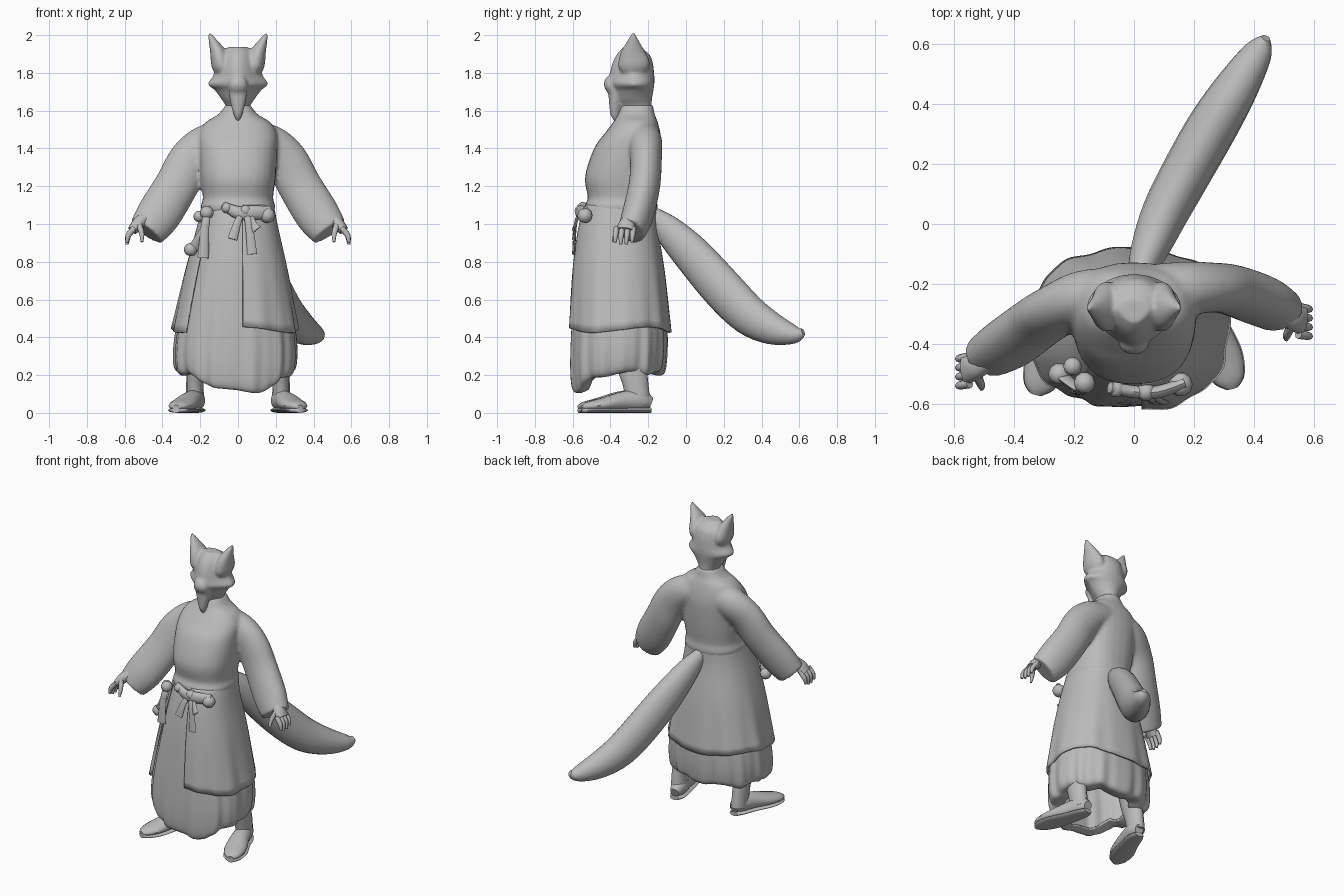
import bpy, bmesh, math
from mathutils import Vector

cube = bpy.data.objects.get("Cube")
if cube:
    bpy.data.objects.remove(cube)

grey = bpy.data.materials.new("plain grey")
grey.use_nodes = True
COLOUR = (0.5, 0.5, 0.5, 1)
grey.diffuse_color = COLOUR
grey.node_tree.nodes["Principled BSDF"].inputs["Base Color"].default_value = COLOUR


def smooth(rows, n=4):
    """Pass a smooth curve through rows of numbers."""
    out = []
    for i in range(len(rows) - 1):
        p0, p1, p2 = rows[max(i - 1, 0)], rows[i], rows[i + 1]
        p3 = rows[min(i + 2, len(rows) - 1)]
        for k in range(n):
            t = k / n
            out.append([b + 0.5 * t * (c - a + t * (2 * a - 5 * b + 4 * c - d + t * (3 * (b - c) + d - a)))
                        for a, b, c, d in zip(p0, p1, p2, p3)])
    return out + [list(rows[-1])]


def skin(name, rings, closed=True, caps=True):
    """Bridge rings of points into one smooth surface."""
    bm = bmesh.new()
    loops = [[bm.verts.new(p) for p in ring] for ring in rings]
    for low, high in zip(loops, loops[1:]):
        n = len(low)
        for i in range(n if closed else n - 1):
            j = (i + 1) % n
            bm.faces.new((low[i], low[j], high[j], high[i]))
    if caps:
        bm.faces.new(loops[0])
        bm.faces.new(loops[-1])
    bmesh.ops.recalc_face_normals(bm, faces=bm.faces)
    mesh = bpy.data.meshes.new(name)
    bm.to_mesh(mesh)
    bm.free()
    mesh.materials.append(grey)
    ob = bpy.data.objects.new(name, mesh)
    bpy.context.collection.objects.link(ob)
    select([ob])
    bpy.ops.object.shade_smooth_by_angle(angle=math.radians(50))
    return ob


def select(obs):
    bpy.ops.object.select_all(action="DESELECT")
    for ob in obs:
        ob.select_set(True)
    bpy.context.view_layer.objects.active = obs[0]


def fuse(obs, voxel, rounds):
    """Melt overlapping parts into one seamless skin."""
    select(obs)
    bpy.ops.object.join()
    melt = obs[0].modifiers.new("melt", "REMESH")
    melt.mode = "VOXEL"
    melt.voxel_size = voxel
    melt.use_smooth_shade = True
    soft = obs[0].modifiers.new("soften", "SMOOTH")
    soft.iterations = rounds


def tube(name, stations, ref=(0, 1, 0), sides=14, n=4):
    """Stations are x, y, z, half width across ref, half width along ref."""
    rows = smooth(stations, n)
    pts = [Vector(r[:3]) for r in rows]
    rings = []
    for i, r in enumerate(rows):
        t = (pts[min(i + 1, len(pts) - 1)] - pts[max(i - 1, 0)]).normalized()
        u = t.cross(Vector(ref)).normalized()
        v = u.cross(t)
        rings.append([pts[i] + u * r[3] * math.cos(a) + v * r[4] * math.sin(a)
                      for a in (k * math.tau / sides for k in range(sides))])
    return skin(name, rings)


def body(name, rows, power=0.85, point=0.0, sides=28):
    """Rows are z, front y, back y, half width; point narrows the front."""
    rings = []
    for z, yf, yb, w in smooth(rows):
        ring = []
        for k in range(sides):
            a = k * math.tau / sides
            c, s = math.cos(a), math.sin(a)
            x = w * math.copysign(abs(c) ** power, c) * (1 - point * max(0, -s))
            y = math.copysign(abs(s) ** power, s)
            ring.append((x, (yf + yb) / 2 + y * (yb - yf) / 2, z))
        rings.append(ring)
    return skin(name, rings)


def cloth(name, rows, start, end, folds, depth, hem, sides=120):
    """Hanging sheet; rows are z, centre y, half width, half depth."""
    rows = smooth(rows, 5)
    top, low = rows[0][0], min(r[0] for r in rows)
    full = end - start >= 360
    rings = []
    for z, cy, rx, ry in rows:
        t = (top - z) / (top - low)
        ring = []
        for k in range(sides):
            a = math.radians(start + (end - start) * k / (sides if full else sides - 1))
            f = 1 + depth * t * t * (math.sin(folds * a) + 0.6 * math.sin((folds * 2 - 3) * a + 1))
            c, s = math.cos(a), math.sin(a)
            x = rx * f * math.copysign(abs(c) ** 0.85, c) - 0.016 * t
            y = cy + ry * f * math.copysign(abs(s) ** 0.85, s)
            ring.append((x, y, z + hem(a) * t ** 3))
        rings.append(ring)
    ob = skin(name, rings, closed=full, caps=False)
    thick = ob.modifiers.new("thickness", "SOLIDIFY")
    thick.thickness = 0.012


# Robe top, fused with the sleeves below
robe = [body("robe_top", [(1.06, -.53, -.155, .192), (1.1, -.535, -.15, .197), (1.14, -.52, -.155, .186),
                          (1.25, -.535, -.14, .2), (1.4, -.487, -.128, .208), (1.48, -.43, -.135, .205),
                          (1.54, -.385, -.15, .17), (1.58, -.36, -.165, .105), (1.63, -.34, -.175, .066)])]

# Head with wide cheeks, brow, hooked muzzle and neck
head = [body("head", [(1.56, -.34, -.17, .066), (1.62, -.35, -.18, .064), (1.66, -.375, -.18, .088),
                      (1.71, -.39, -.172, .125), (1.74, -.405, -.168, .16), (1.785, -.405, -.168, .132),
                      (1.85, -.39, -.175, .118), (1.9, -.365, -.195, .1), (1.938, -.33, -.25, .05)],
             power=1, point=.4),
        tube("muzzle", [(0, -.35, 1.82, .03, .02), (0, -.385, 1.77, .04, .03), (0, -.4, 1.74, .05, .036),
                        (0, -.382, 1.7, .05, .032), (0, -.376, 1.64, .04, .032),
                        (0, -.375, 1.58, .024, .026), (0, -.37, 1.545, .008, .01)])]

# Overskirt open at the front, and longer billowing underskirt
cloth("overskirt", [(1.1, -.345, .19, .19), (.98, -.36, .216, .211), (.75, -.358, .272, .245),
                    (.44, -.352, .335, .272)], -85, 222, 9, .016,
      lambda a: .015 * math.sin(3 * a))
cloth("underskirt", [(1.09, -.345, .182, .183), (.95, -.357, .208, .206), (.75, -.355, .252, .234),
                     (.45, -.355, .312, .254), (.28, -.358, .322, .252), (.21, -.36, .295, .23),
                     (.22, -.37, .21, .16)], 0, 360, 13, .022,
      lambda a: -.1 * max(0, math.cos(a - math.radians(-80))) ** 3 + .01 * math.sin(7 * a))

for side, word in ((1, "left"), (-1, "right")):
    # Broad-based pointed ear, tilted outward
    head.append(tube(word + "_ear", [(side * .08, -.27, 1.79, .035, .06), (side * .09, -.275, 1.84, .05, .085),
                                     (side * .104, -.28, 1.9, .044, .07), (side * .13, -.28, 1.96, .025, .036),
                                     (side * .153, -.278, 2.008, .007, .01)]))

    # Wide sleeve
    ys = (-.225, -.215, -.212, -.22, -.255, -.29) if side > 0 else (-.235, -.245, -.285, -.33, -.4, -.44)
    path = ((.06, 1.46, .09, .09), (.17, 1.42, .105, .09), (.255, 1.335, .115, .084),
            (.325, 1.205, .116, .084), (.42, 1.05, .118, .084), (.485, .96, .1, .074))
    robe.append(tube(word + "_sleeve", [(side * x, y, z, a, b) for (x, z, a, b), y in zip(path, ys)], sides=24))

    # Hand: palm, four fingers and a thumb
    hy = -.31 if side > 0 else -.475
    tube(word + "_palm", [(side * .48, hy + .02, 1.04, .03, .03), (side * .525, hy, 1.005, .034, .042),
                          (side * .56, hy - .01, .965, .026, .05)])
    for i in range(4):
        y = hy + .032 - i * .03
        tip = .885 + .012 * abs(i - 1.5)
        tube(f"{word}_finger_{i + 1}", [(side * .548, y, .98, .015, .015), (side * .58, y - .005, .94, .015, .014),
                                        (side * .587, y - .008, tip, .008, .008)], sides=8)
    tube(word + "_thumb", [(side * .525, hy - .03, 1.0, .016, .016), (side * .51, hy - .06, .95, .014, .014),
                           (side * .508, hy - .075, .905, .007, .007)], sides=8)

    # Leg, foot and flat sole
    tube(word + "_leg", [(side * .2, -.3, .45, .07, .09), (side * .22, -.285, .25, .052, .08),
                         (side * .228, -.268, .16, .046, .07), (side * .226, -.25, .05, .048, .064)])
    step = 0 if side > 0 else -.02
    foot = ((.215, -.185, .05, .03, .03), (.222, -.235, .065, .05, .055), (.25, -.33, .062, .058, .053),
            (.29, -.44, .045, .07, .036), (.318, -.515, .036, .052, .024), (.328, -.548, .03, .02, .012))
    tube(word + "_foot", [(side * x, y + step, z, a, b) for x, y, z, a, b in foot], ref=(0, 0, 1))
    tube(word + "_sole", [(side * x, y + step, .014, a * 1.05, .014) for x, y, z, a, b in foot],
         ref=(0, 0, 1))

fuse(robe, .011, 6)
fuse(head, .008, 4)

# Long bushy tail swept to the left
tube("tail", [(.01, -.19, 1.06, .035, .04), (.05, -.09, .965, .062, .08), (.105, .04, .83, .078, .105),
              (.185, .19, .66, .084, .115), (.265, .33, .52, .084, .108), (.345, .46, .445, .072, .085),
              (.415, .575, .415, .048, .048), (.44, .62, .43, .015, .018)], ref=(0, 0, 1), sides=18)


# Bow: knots, loops and hanging ends
def knot(name, x, y, z, r):
    tube(name, [(x, y, z + r * math.cos(a), r * math.sin(a) + .001, r * math.sin(a) + .001)
                for a in (i * math.pi / 6 for i in range(7))], sides=10, n=2)


knot("bow_knot", .04, -.56, 1.07, .03)
knot("bow_left_end", .155, -.535, 1.045, .04)
knot("bow_right_end", -.06, -.55, 1.085, .028)
tube("bow_loop", [(-.08, -.545, 1.1, .02, .02), (.0, -.56, 1.06, .034, .022), (.08, -.56, 1.06, .038, .022),
                  (.17, -.53, 1.06, .034, .02)], sides=10)
for i, (x, foot_x, low) in enumerate(((.02, -.03, .92), (.04, .075, .84), (.06, .1, .97))):
    tube(f"bow_streamer_{i + 1}", [(x, -.565, 1.06, .015, .008), ((x + foot_x) / 2, -.585, 1, .02, .008),
                                   (foot_x, -.595, low, .026, .008)], sides=8)

# Side cord with beads and a small pouch
knot("cord_bead", -.165, -.53, 1.06, .035)
knot("cord_toggle", -.205, -.475, 1.04, .03)
knot("pouch", -.25, -.5, .865, .035)
for i, (x, low) in enumerate(((-.185, .82), (-.235, .87))):
    tube(f"cord_strap_{i + 1}", [(-.165, -.53, 1.07, .018, .012), (-.175, -.555, .98, .022, .012),
                                 (x, -.56 + .05 * i, low, .03, .012)], sides=8)
